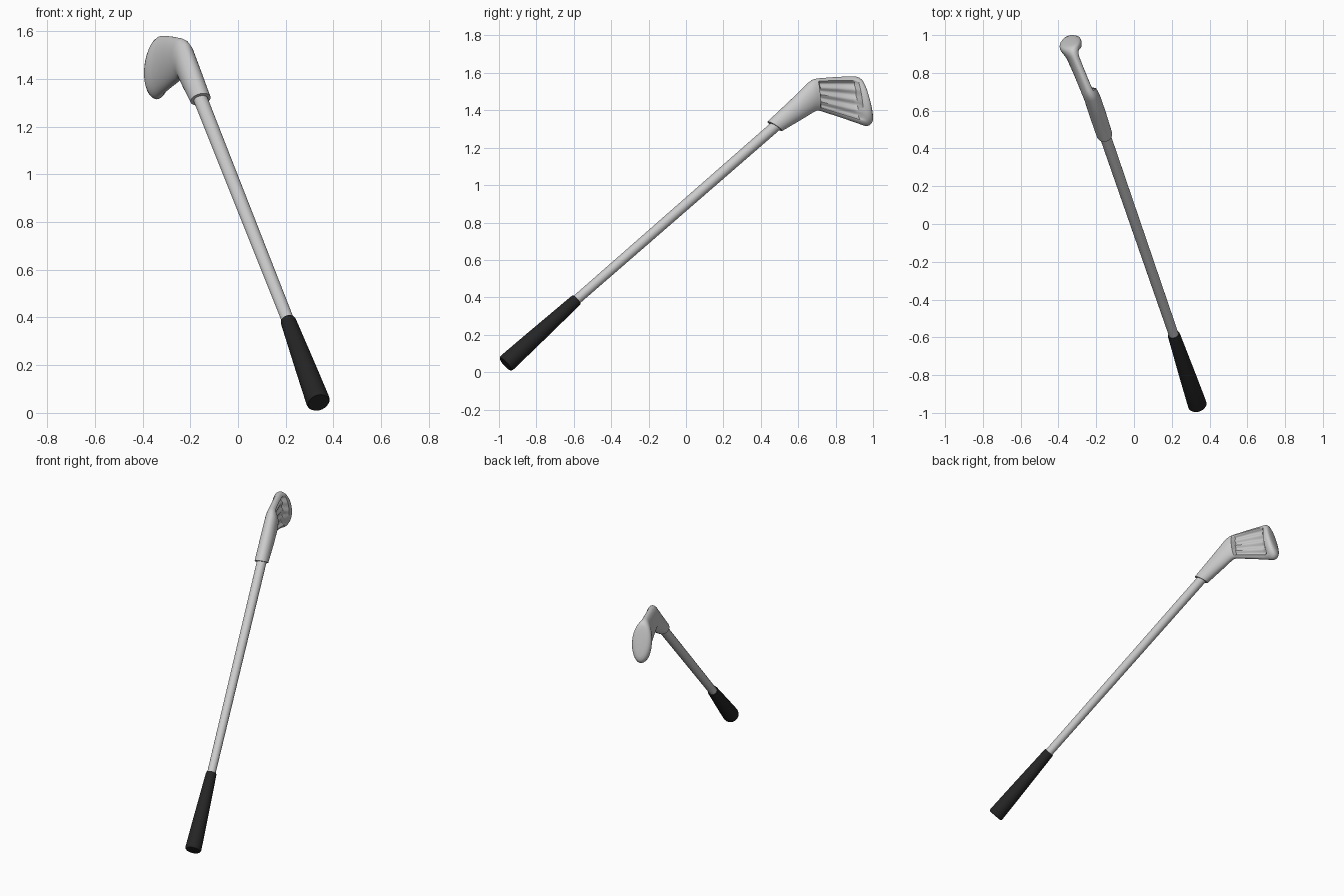
import bpy, bmesh, math
from mathutils import Vector

if "Cube" in bpy.data.objects:
    bpy.data.objects.remove(bpy.data.objects["Cube"])


def loft(name, rings):
    """Skin a list of point rings and cap both ends."""
    bm = bmesh.new()
    loops = [[bm.verts.new(p) for p in ring] for ring in rings]
    n = len(loops[0])
    for a, b in zip(loops, loops[1:]):
        for i in range(n):
            j = (i + 1) % n
            bm.faces.new((a[i], a[j], b[j], b[i]))
    bm.faces.new(loops[0][::-1])
    bm.faces.new(loops[-1])
    bmesh.ops.recalc_face_normals(bm, faces=bm.faces)
    me = bpy.data.meshes.new(name)
    bm.to_mesh(me)
    bm.free()
    ob = bpy.data.objects.new(name, me)
    bpy.context.collection.objects.link(ob)
    bpy.ops.object.select_all(action='DESELECT')
    ob.select_set(True)
    bpy.context.view_layer.objects.active = ob
    bpy.ops.object.shade_smooth_by_angle(angle=math.radians(40))
    return ob


def rod(name, start, end, profile, sides=32):
    """Turned rod; profile is (fraction along axis, radius)."""
    a, b = Vector(start), Vector(end)
    q = (b - a).to_track_quat('Z', 'Y')
    rings = []
    for f, r in profile:
        c = a.lerp(b, f)
        rings.append([c + q @ Vector((r * math.cos(t), r * math.sin(t), 0))
                      for t in (2 * math.pi * i / sides for i in range(sides))])
    return loft(name, rings)


# Grip and shaft
grip = rod("grip", (0.338, -0.965, 0.043), (0.210, -0.585, 0.387),
           [(0, 0.044), (0.012, 0.049), (0.03, 0.05), (0.4, 0.044), (0.98, 0.033), (1, 0.031)])
rubber = bpy.data.materials.new("black_rubber")
rubber.diffuse_color = (0.018, 0.018, 0.018, 1)
rubber.use_nodes = True
rubber.node_tree.nodes["Principled BSDF"].inputs["Base Color"].default_value = rubber.diffuse_color
grip.data.materials.append(rubber)
rod("shaft", (0.215, -0.60, 0.374), (-0.180, 0.545, 1.373), [(0, 0.026), (1, 0.030)])

# Head: top (y, z), bottom (y, z), centre x, half thickness, cavity amount
stations = [
    (0.438, 1.340, 0.512, 1.289, -0.157, 0.042, 0),
    (0.560, 1.455, 0.608, 1.345, -0.193, 0.044, 0),
    (0.655, 1.548, 0.685, 1.392, -0.222, 0.043, 0),
    (0.678, 1.564, 0.700, 1.399, -0.231, 0.042, 0),
    (0.698, 1.569, 0.712, 1.398, -0.239, 0.041, 0),
    (0.710, 1.571, 0.722, 1.396, -0.244, 0.040, 1),
    (0.800, 1.578, 0.825, 1.362, -0.284, 0.040, 1),
    (0.875, 1.581, 0.905, 1.335, -0.316, 0.043, 1),
    (0.892, 1.581, 0.925, 1.328, -0.323, 0.048, 0.8),
    (0.908, 1.580, 0.942, 1.321, -0.329, 0.054, 0),
    (0.924, 1.575, 0.962, 1.315, -0.334, 0.060, 0),
    (0.936, 1.566, 0.979, 1.319, -0.337, 0.060, 0),
    (0.944, 1.552, 0.991, 1.330, -0.339, 0.054, 0),
    (0.950, 1.535, 0.996, 1.345, -0.341, 0.043, 0),
    (0.958, 1.510, 0.994, 1.370, -0.343, 0.025, 0),
]
ACROSS = Vector((0.94, 0.34, 0))


def head_ring(ty, tz, by, bz, cx, half, cavity, n=96):
    centre = Vector((cx, (ty + by) / 2, (tz + bz) / 2))
    up = Vector((-0.37 * (ty - by) / 2, (ty - by) / 2, (tz - bz) / 2))
    ring = []
    for i in range(n):
        t = 2 * math.pi * i / n
        v, u = math.cos(t), math.sin(t)
        w = u * half
        if u > 0 and cavity:
            # Hollow back with lengthwise ribs
            k = max(0, min(1, (0.86 - abs(v)) / 0.14))
            k = k * k * (3 - 2 * k)
            floor = 0.008 + 0.006 * math.cos(v * math.pi * 4.6)
            w += (floor - w) * k * cavity
        ring.append(centre + up * v + ACROSS * w)
    return ring


loft("club_head", [head_ring(*s) for s in stations])
